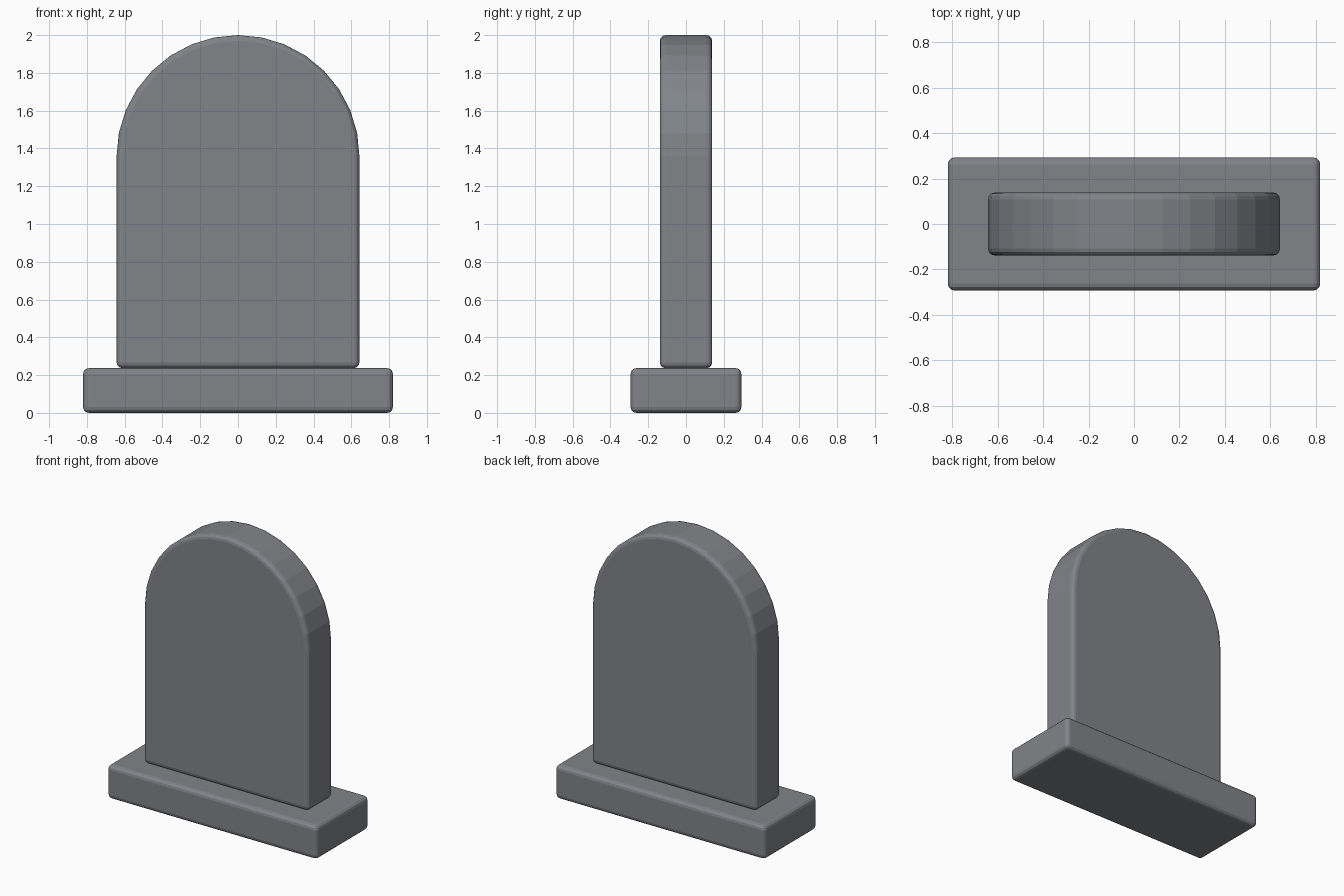
import bpy, bmesh
from math import sin, cos, pi

cube = bpy.data.objects.get("Cube")
if cube:
    bpy.data.objects.remove(cube, do_unlink=True)

# Stone material
stone = bpy.data.materials.new("grey stone")
stone.use_nodes = True
colour = (0.22, 0.23, 0.25, 1)
stone.diffuse_color = colour
stone.node_tree.nodes["Principled BSDF"].inputs["Base Color"].default_value = colour


def extruded(name, outline, depth, bevel):
    """Extrude an x-z outline along y and round its sharp edges."""
    bm = bmesh.new()
    front = bm.faces.new([bm.verts.new((x, -depth / 2, z)) for x, z in outline])
    new = bmesh.ops.extrude_face_region(bm, geom=[front])["geom"]
    bmesh.ops.translate(bm, vec=(0, depth, 0),
                        verts=[v for v in new if isinstance(v, bmesh.types.BMVert)])
    bmesh.ops.recalc_face_normals(bm, faces=bm.faces)
    mesh = bpy.data.meshes.new(name)
    bm.to_mesh(mesh)
    bm.free()
    mesh.materials.append(stone)
    obj = bpy.data.objects.new(name, mesh)
    bpy.context.collection.objects.link(obj)
    mod = obj.modifiers.new("rounded edges", 'BEVEL')
    mod.width = bevel
    mod.segments = 3
    mod.limit_method = 'ANGLE'
    mod.angle_limit = pi / 6
    return obj


# Plinth
half, top = 0.82, 0.237
extruded("plinth", [(-half, 0), (half, 0), (half, top), (-half, top)], 0.586, 0.03)

# Round-topped slab
radius, steps = 0.643, 16
arch = [(radius * cos(pi * i / steps), 2 - radius + radius * sin(pi * i / steps))
        for i in range(steps + 1)]
extruded("headstone_slab", [(-radius, top), (radius, top)] + arch, 0.277, 0.03)
